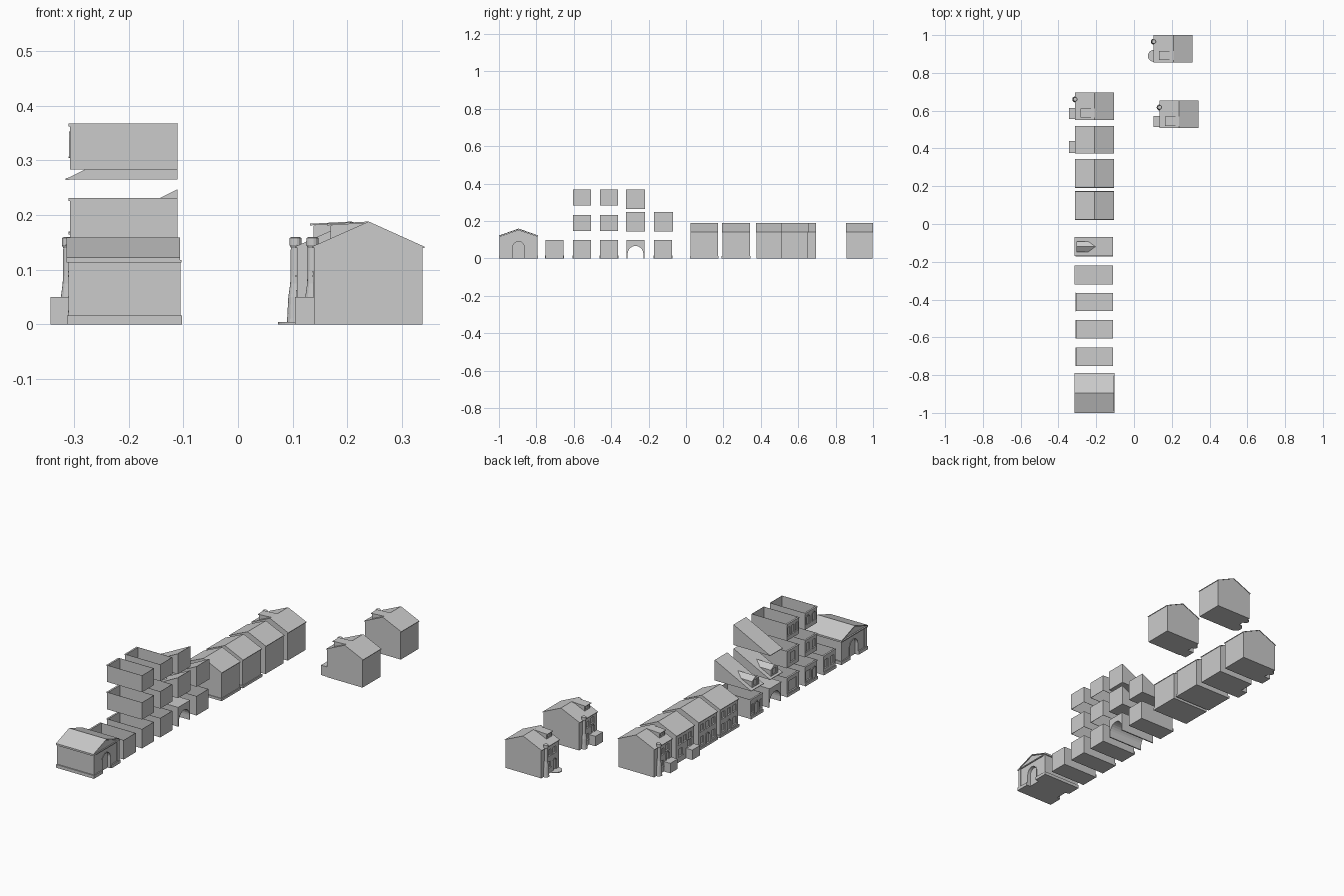
import bpy, bmesh, math
from mathutils import Vector

if "Cube" in bpy.data.objects:
    bpy.data.objects.remove(bpy.data.objects["Cube"])


def add_prism(bm, pts, axis, a, b):
    """Extrude a 2D profile from a to b along an axis (x: yz, y: xz, z: xy)."""
    def v3(p, t):
        return {'x': (t, p[0], p[1]), 'y': (p[0], t, p[1]), 'z': (p[0], p[1], t)}[axis]
    lo = [bm.verts.new(v3(p, a)) for p in pts]
    hi = [bm.verts.new(v3(p, b)) for p in pts]
    n = len(pts)
    bm.faces.new(lo)
    bm.faces.new(hi[::-1])
    for i in range(n):
        bm.faces.new((lo[i], hi[i], hi[(i + 1) % n], lo[(i + 1) % n]))


def finish(name, bm):
    bmesh.ops.recalc_face_normals(bm, faces=bm.faces)
    me = bpy.data.meshes.new(name)
    bm.to_mesh(me)
    bm.free()
    ob = bpy.data.objects.new(name, me)
    bpy.context.collection.objects.link(ob)
    return ob


def prism(name, pts, axis, a, b):
    bm = bmesh.new()
    add_prism(bm, pts, axis, a, b)
    return finish(name, bm)


def box(name, x0, x1, y0, y1, z0, z1):
    return prism(name, [(x0, y0), (x1, y0), (x1, y1), (x0, y1)], 'z', z0, z1)


def outline(yc, z0, w, h, arch=False, n=10):
    """Rectangular or round-headed opening in the yz plane."""
    r = w / 2
    pts = [(yc - r, z0), (yc + r, z0)]
    if not arch:
        return pts + [(yc + r, z0 + h), (yc - r, z0 + h)]
    return pts + [(yc + r * math.cos(math.pi * i / n),
                   z0 + h - r + r * math.sin(math.pi * i / n)) for i in range(n + 1)]


def carve(ob, x, depth, openings):
    """Recess the openings into the wall at x."""
    bm = bmesh.new()
    for o in openings:
        add_prism(bm, outline(*o), 'x', x - math.copysign(.02, depth), x + depth)
    cut = finish("opening_cutter", bm)
    cut.hide_render = True
    cut.hide_set(True)
    m = ob.modifiers.new("openings", 'BOOLEAN')
    m.object, m.operation, m.solver = cut, 'DIFFERENCE', 'EXACT'


def frames(x, openings):
    """Sills under windows, surrounds around arches."""
    for yc, z0, w, h, arch in openings:
        if arch:
            outer = outline(yc, z0, w + .008, h + .004, True)[1:]
            inner = outline(yc, z0, w, h, True)[1:]
            outer.append((outer[-1][0], z0))
            inner.append((inner[-1][0], z0))
            prism("arch_surround", outer + inner[::-1], 'x', x - .002, x + .002)
        else:
            box("window_sill", x - .003, x + .002, yc - w / 2 - .003, yc + w / 2 + .003, z0 - .003, z0)


def module(name, yc, z0, h, openings, floor=False, plinth=False):
    """Open-topped storey: carved facade at -x plus thin walls on three sides."""
    x0, x1, y0, y1, t = -.307, -.111, yc - .048, yc + .048, .0015
    f = box(name + "_facade", x0, x0 + .006, y0, y1, z0, z0 + h)
    ops = [(yc + o[0], z0 + o[1], o[2], o[3], o[4]) for o in openings]
    carve(f, x0, .004, ops)
    frames(x0, ops)
    a = x0 + .006
    prism(name + "_walls", [(a, y0), (x1, y0), (x1, y1), (a, y1), (a, y1 - t), (x1 - t, y1 - t),
                            (x1 - t, y0 + t), (a, y0 + t)], 'z', z0, z0 + h)
    if floor:
        box(name + "_floor", a, x1 - t, y0 + t, y1 - t, 0, t)
    if plinth:
        box(name + "_plinth", x0 - .004, x0, y0 - .002, y1 + .002, 0, .014)
    box(name + "_band", x0 - .003, x0, y0, y1, z0 + h - .005, z0 + h)


def house(name, x0, y0, y1, kind):
    """Gabled house, ridge along y, facade toward -x."""
    x1, xm, yc = x0 + .198, x0 + .1, (y0 + y1) / 2
    body = prism(name + "_body", [(x0, 0), (x1, 0), (x1, .142), (xm, .185), (x0, .142)], 'y', y0 + .002, y1 - .002)
    prism(name + "_roof", [(x0 - .004, .142), (xm, .188), (x1 + .004, .142), (x1 + .004, .139), (xm, .185),
                           (x0 - .004, .139)], 'y', y0, y1)
    if kind == 'row':
        ops = [(yc + d, z, .024, .032, False) for d in (-.045, 0, .045) for z in (.09,)]
        ops += [(yc + d, .025, .024, .036, False) for d in (-.045, .045)] + [(yc, .002, .028, .062, True)]
        box(name + "_plinth", x0 - .004, x1 + .004, y0 - .002, y1 + .002, 0, .012)
    elif kind == 'steps':
        ops = [(yc + d, .09, .024, .03, False) for d in (-.04, 0, .04)]
        ops += [(yc + .035, .03, .028, .036, False), (yc - .035, .051, .024, .036, False)]
        box(name + "_porch", x0 - .035, x0, y0 + .003, y0 + .066, 0, .05)
    else:
        high = kind == 'tower_porch'
        ops = [(yc - .035, .098 if high else .09, .024, .03, False), (yc + .002, .09, .022, .03, False)]
        ops += [(yc + .005, .03, .02, .03, False), (yc - .038, .051 if high else .004, .024, .038 if high else .055, True)]
        if high:
            box(name + "_porch", x0 - .035, x0, y0 + .005, y0 + .064, 0, .05)
        else:
            disc = [(x0 + .035 * math.sin(a), yc - .038 + .032 * math.cos(a))
                    for a in [math.pi + math.pi * i / 14 for i in range(15)]]
            prism(name + "_round_step", disc, 'z', 0, .004)
        # tapering round chimney on the facade
        prof = [(.016, 0), (.015, .012), (.013, .05), (.0095, .075), (.0085, .14), (.011, .145), (.011, .158), (.007, .16)]
        bm = bmesh.new()
        rings = [[bm.verts.new((x0 - .003 + r * math.cos(k * math.tau / 14), y0 + .109 + r * math.sin(k * math.tau / 14), z))
                  for k in range(14)] for r, z in prof]
        for lo, hi in zip(rings, rings[1:]):
            for k in range(14):
                bm.faces.new((lo[k], lo[(k + 1) % 14], hi[(k + 1) % 14], hi[k]))
        bm.faces.new(rings[0])
        bm.faces.new(rings[-1])
        finish(name + "_chimney", bm)
        # shed dormer on the front slope
        yd = y0 + .036
        d = prism(name + "_dormer", [(x0 + .03, .15), (x0 + .03, .181), (xm, .186), (xm, .18)], 'y', yd - .021, yd + .021)
        carve(d, x0 + .03, .004, [(yd, .16, .026, .016, False)])
        prism(name + "_dormer_roof", [(x0 + .024, .181), (x0 + .024, .184), (xm, .188), (xm, .185)],
              'y', yd - .024, yd + .024)
    carve(body, x0, .005, ops)
    frames(x0, ops)


def lean_roof(name, yc, z0, dormer):
    """Single-slope roof module, optionally with a gabled dormer."""
    x0, x1, y0, y1 = -.308, -.111, yc - .05, yc + .05
    prism(name, [(x0, z0), (x1, z0), (x1, z0 + .103), (x0, z0 + .004)], 'y', y0, y1)
    prism(name + "_eave", [(x0 - .007, z0 - .001), (x0, z0 - .001), (x0, z0 + .004), (x0 - .007, z0 + .002)], 'y', y0, y1)
    if dormer:
        ridge, wall = z0 + .056, z0 + .037
        xf, xe, xr, r = x0 + .004, x0 + .072, x0 + .105, .028
        bm = bmesh.new()
        co = [(xf, yc - r, z0), (xf, yc + r, z0), (xf, yc + r, wall), (xf, yc, ridge), (xf, yc - r, wall),
              (xe, yc - r, wall), (xe, yc + r, wall), (xr, yc, ridge), (xe, yc - r, z0), (xe, yc + r, z0)]
        v = [bm.verts.new(c) for c in co]
        for f in [(0, 1, 2, 3, 4), (0, 4, 5, 8), (1, 9, 6, 2), (2, 6, 7, 3), (3, 7, 5, 4), (8, 5, 7, 6, 9), (0, 8, 9, 1)]:
            bm.faces.new([v[i] for i in f])
        d = finish(name + "_dormer", bm)
        carve(d, xf, .004, [(yc, z0 + .01, .028, .028, False)])


# gatehouse with pediments and an arch at both ends
gy = -.895
gate = box("gatehouse_walls", -.307, -.108, gy - .099, gy + .099, 0, .113)
carve(gate, -.307, .014, [(gy, -.01, .062, .1, True)])
carve(gate, -.108, -.014, [(gy, -.01, .062, .1, True)])
for x in (-.307, -.108):
    frames(x, [(gy, .001, .062, .089, True)])
    for s in (-1, 1):
        ya, yb = sorted((gy + s * .034, gy + s * .105))
        box("gatehouse_plinth", x - .006, x + .006, ya, yb, 0, .016)
        ya, yb = sorted((gy + s * .084, gy + s * .101))
        box("gatehouse_pilaster", x - .003, x + .003, ya, yb, .016, .113)
for s in (-1, 1):
    ya, yb = sorted((gy + s * .097, gy + s * .105))
    box("gatehouse_side_plinth", -.307, -.108, ya, yb, 0, .016)
box("gatehouse_cornice", -.314, -.103, gy - .105, gy + .105, .113, .118)
prism("gatehouse_gable", [(gy - .1, .118), (gy + .1, .118), (gy, .152)], 'x', -.307, -.108)
prism("gatehouse_roof", [(gy - .105, .118), (gy, .154), (gy + .105, .118), (gy + .105, .122), (gy, .159),
                         (gy - .105, .122)], 'x', -.314, -.106)

# ground floor modules
W = lambda d, z=.032, w=.024, h=.04: (d, z, w, h, False)
module("ground_blank", -.703, 0, .097, [W(-.024), W(.024)], True, True)
module("ground_shop", -.557, 0, .097, [(-.026, .002, .026, .068, True), (.02, .025, .038, .045, False)], True, True)
module("ground_window", -.412, 0, .097, [(0, .02, .06, .055, False)], True, True)
module("ground_door", -.123, 0, .097, [(0, .002, .032, .07, True), W(-.034, .03, .016), W(.034, .03, .016)], True, True)

# passage module with a through arch
py = -.27
arch = [(py + .042 * math.cos(math.pi * i / 12), .024 + .042 * math.sin(math.pi * i / 12)) for i in range(13)]
prism("passage_module", [(py - .048, 0), (py - .042, 0)] + arch[::-1] + [(py + .042, 0), (py + .048, 0),
      (py + .048, .097), (py - .048, .097)], 'x', -.307, -.111)
box("passage_band", -.31, -.307, py - .048, py + .048, .092, .097)

# upper floor modules
module("upper_a", -.557, .145, .086, [W(-.024, .025), W(.024, .025)])
module("upper_b", -.412, .145, .086, [W(0, .022, .036, .045)])
module("top_a", -.557, .283, .084, [(-.024, .022, .024, .044, True), (.024, .022, .024, .044, True)])
module("top_b", -.412, .283, .084, [W(-.03, .024, .018), W(0, .024, .018), W(.03, .024, .018)])

# roof modules
lean_roof("roof_plain", -.27, .265, False)
lean_roof("roof_dormer_a", -.27, .144, True)
lean_roof("roof_dormer_b", -.12, .144, True)

# complete houses
house("row_house_a", -.308, .023, .172, 'row')
house("row_house_b", -.308, .192, .343, 'row')
house("porch_house", -.308, .374, .520, 'steps')
house("chimney_house_a", -.308, .551, .696, 'tower_porch')
house("chimney_house_b", .139, .508, .654, 'tower_porch')
house("chimney_house_c", .108, .856, 1.0, 'tower_step')
